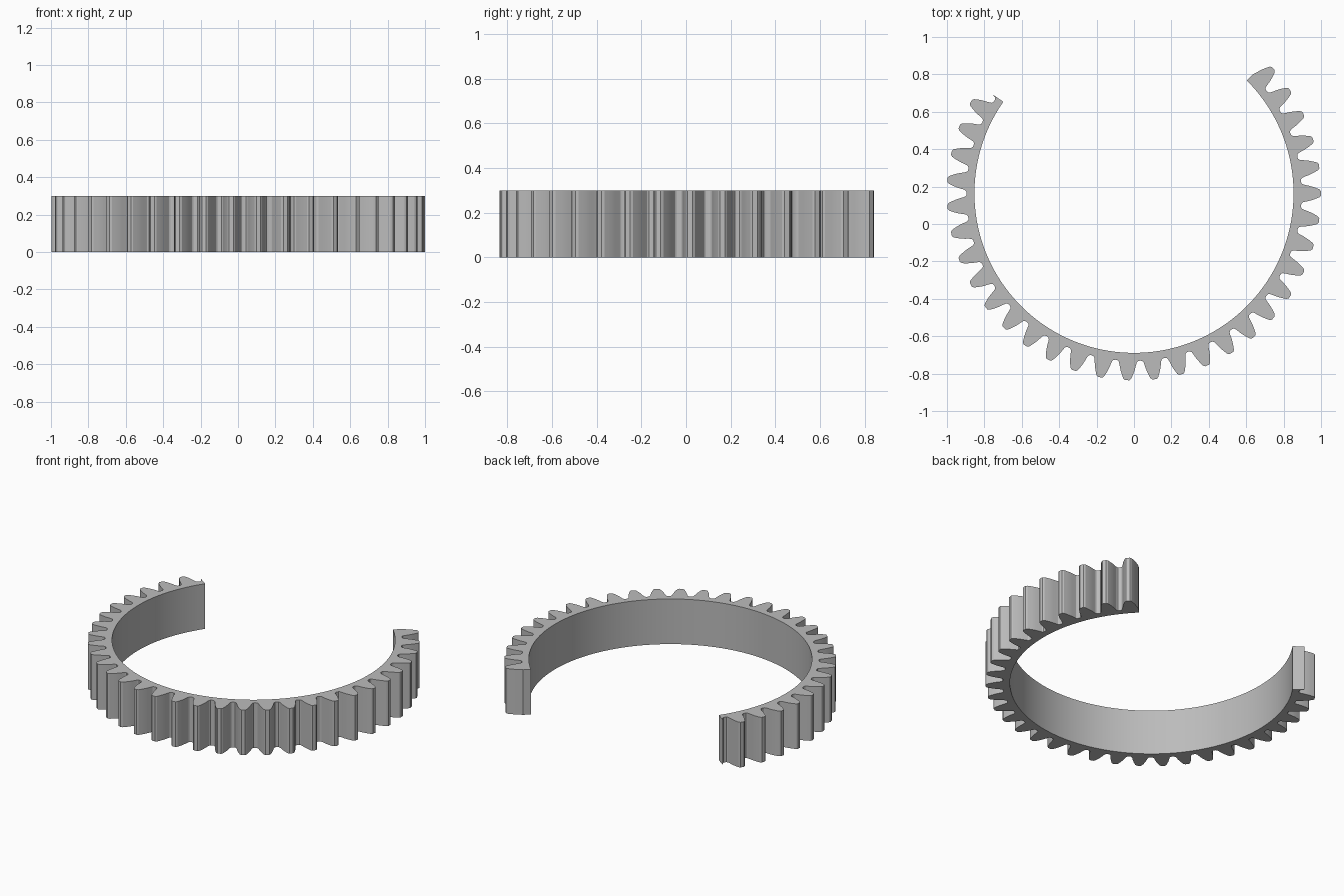
import bpy, bmesh, math

TEETH = 43
PITCH = 360 / TEETH
INNER, BASE, PITCH_R = 0.853, 0.898, 0.9556
CENTRE_Y, HEIGHT = 0.164, 0.3
START, END = 145, 405          # open ring, degrees

cube = bpy.data.objects.get("Cube")
if cube:
    bpy.data.objects.remove(cube, do_unlink=True)


def inv(r):
    """Involute angle in degrees at radius r."""
    a = math.acos(min(1, BASE / r))
    return math.degrees(math.tan(a) - a)


def half_width(r):
    """Half tooth angle at radius r."""
    return PITCH / 4 + inv(PITCH_R) - inv(r)


# Half tooth from valley to tip: rounded root, involute flank, softened tip
half = [(PITCH / 2, 0.895), (3.5, 0.897), (3.05, 0.904)]
half += [(half_width(r), r) for r in (0.918, 0.936, 0.954, 0.972, 0.992)]
half += [(0.65, 1.0)]
tooth = [(-a, r) for a, r in half] + [(a, r) for a, r in reversed(half[1:])]

# Repeat the tooth around the arc, then trim at the two ends
full = [(k * PITCH + a, r) for k in range(17, 50) for a, r in tooth]


def radius_at(angle):
    for (a0, r0), (a1, r1) in zip(full, full[1:]):
        if a0 <= angle <= a1:
            return r0 + (r1 - r0) * (angle - a0) / (a1 - a0)


outline = [(START, radius_at(START))]
outline += [p for p in full if START + 0.02 < p[0] < END - 0.02]
outline += [(END, radius_at(END))]

# Sweep a rectangular section along the outline
bm = bmesh.new()
sections = []
for angle, r in outline:
    c, s = math.cos(math.radians(angle)), math.sin(math.radians(angle))
    corners = ((INNER, 0), (r, 0), (r, HEIGHT), (INNER, HEIGHT))
    sections.append([bm.verts.new((d * c, d * s + CENTRE_Y, z)) for d, z in corners])
for p, q in zip(sections, sections[1:]):
    for i in range(4):
        j = (i + 1) % 4
        bm.faces.new((p[i], p[j], q[j], q[i]))
bm.faces.new(sections[0])
bm.faces.new(sections[-1])
bmesh.ops.recalc_face_normals(bm, faces=bm.faces)

mesh = bpy.data.meshes.new("gear_ring")
bm.to_mesh(mesh)
bm.free()
ring = bpy.data.objects.new("gear_ring", mesh)
bpy.context.collection.objects.link(ring)

# Plain grey
grey = bpy.data.materials.new("grey")
grey.use_nodes = True
colour = (0.5, 0.5, 0.5, 1)
grey.diffuse_color = colour
grey.node_tree.nodes["Principled BSDF"].inputs["Base Color"].default_value = colour
mesh.materials.append(grey)

bpy.ops.object.select_all(action='DESELECT')
ring.select_set(True)
bpy.context.view_layer.objects.active = ring
bpy.ops.object.shade_smooth_by_angle(angle=math.radians(25))
